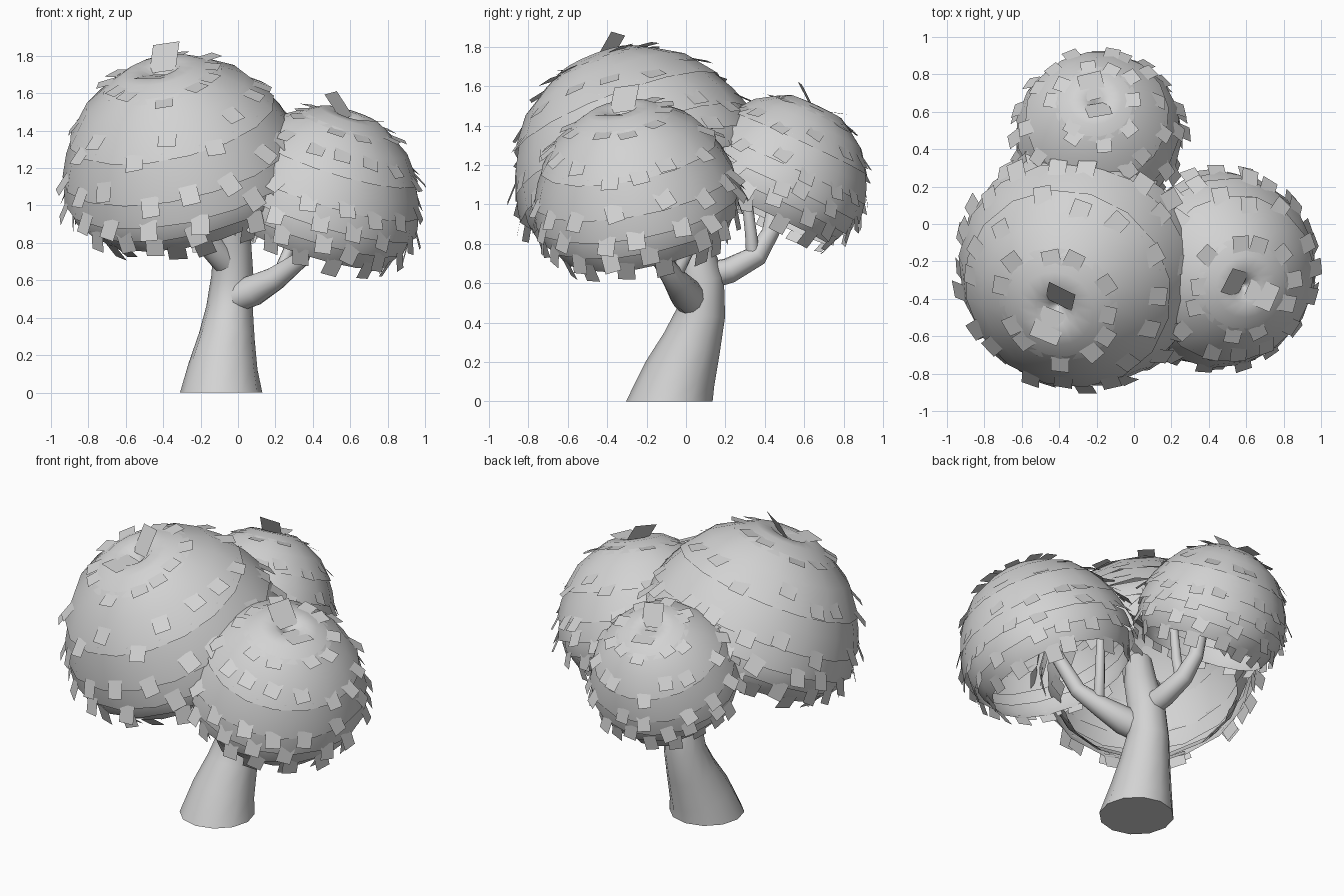
import bpy, bmesh, math, random
from mathutils import Vector, Matrix

random.seed(4)
if "Cube" in bpy.data.objects:
    bpy.data.objects.remove(bpy.data.objects["Cube"], do_unlink=True)

grey = bpy.data.materials.new("plain_grey")
grey.use_nodes = True
GREY = (0.65, 0.65, 0.65, 1)
grey.diffuse_color = GREY
grey.node_tree.nodes["Principled BSDF"].inputs["Base Color"].default_value = GREY


def finish(name, bm, smooth=True):
    mesh = bpy.data.meshes.new(name)
    bm.to_mesh(mesh)
    bm.free()
    mesh.materials.append(grey)
    obj = bpy.data.objects.new(name, mesh)
    bpy.context.collection.objects.link(obj)
    if smooth:
        bpy.ops.object.select_all(action='DESELECT')
        obj.select_set(True)
        bpy.context.view_layer.objects.active = obj
        bpy.ops.object.shade_smooth_by_angle(angle=math.radians(50))
    return obj


def tube(name, path, sides=12):
    """Tapered limb; path holds (x, y, z, radius)."""
    bm = bmesh.new()
    pts = [Vector(p[:3]) for p in path]
    rings = []
    for i, p in enumerate(pts):
        d = pts[min(i + 1, len(pts) - 1)] - pts[max(i - 1, 0)]
        if p.z == 0:
            d = Vector((0, 0, 1))
        turn = Vector((0, 0, 1)).rotation_difference(d.normalized())
        rings.append([bm.verts.new(p + turn @ Vector((math.cos(a), math.sin(a), 0)) * path[i][3])
                      for a in (math.tau * k / sides for k in range(sides))])
    for low, high in zip(rings, rings[1:]):
        for k in range(sides):
            n = (k + 1) % sides
            bm.faces.new((low[k], low[n], high[n], high[k]))
    bm.faces.new(rings[0][::-1])
    bm.faces.new(rings[-1])
    return finish(name, bm)


# Trunk and limbs
tube("trunk", [(-0.09, -0.085, 0, 0.22), (-0.08, -0.03, 0.14, 0.185), (-0.06, 0.03, 0.3, 0.15),
               (-0.045, 0.075, 0.45, 0.125), (-0.03, 0.08, 0.62, 0.113),
               (-0.03, 0.03, 0.8, 0.1), (-0.06, -0.03, 1.0, 0.08)])
tube("left_branch", [(-0.03, 0.04, 0.5, 0.08), (0.08, -0.0, 0.545, 0.085), (0.2, -0.05, 0.61, 0.065),
                     (0.33, -0.12, 0.71, 0.048), (0.43, -0.2, 0.95, 0.04)])
tube("left_twig", [(0.22, -0.06, 0.63, 0.035), (0.27, 0.01, 0.76, 0.03), (0.28, 0.03, 1.0, 0.025)])
tube("back_branch", [(-0.03, 0.08, 0.63, 0.07), (-0.05, 0.22, 0.665, 0.065), (-0.08, 0.36, 0.74, 0.055),
                     (-0.11, 0.43, 0.86, 0.045), (-0.14, 0.47, 1.1, 0.035)])
tube("back_twig", [(-0.07, 0.34, 0.74, 0.035), (-0.05, 0.33, 0.85, 0.03), (-0.05, 0.3, 1.1, 0.025)])
tube("front_branch", [(-0.04, 0.05, 0.68, 0.08), (-0.13, -0.03, 0.77, 0.07), (-0.24, -0.12, 0.95, 0.05)])

# Layers of a crown, top to bottom, as (radius, height) of a unit dome
LAYERS = [[(0.01, 0.80), (0.07, 0.86), (0.17, 0.92), (0.32, 0.91), (0.50, 0.81)],
          [(0.45, 0.84), (0.68, 0.69), (0.87, 0.44)],
          [(0.82, 0.49), (0.92, 0.31), (0.99, 0.12)],
          [(0.95, 0.18), (0.99, 0.04), (1.01, -0.10)],
          [(0.96, -0.05), (0.97, -0.16), (0.95, -0.28)],
          [(0.91, -0.22), (0.88, -0.34), (0.81, -0.46)]]
SIDES = 16


def polar(r, z, a):
    return Vector((r * math.cos(a), r * math.sin(a), z))


def crown(name, centre, radius, lean, tilt, leaf, count, depth):
    """Layered open dome leaning along the xy direction given by lean; depth scales its lower half."""
    axis = Vector((-lean[1], lean[0], 0)).normalized()
    place = (Matrix.Translation(centre) @ Matrix.Rotation(math.radians(tilt), 4, axis)
             @ Matrix.Scale(radius, 4))
    shell = bmesh.new()
    leaves = bmesh.new()

    def card(a, start, slope, size, skew=0.0):
        side = Vector((-math.sin(a), math.cos(a), 0))
        along = (slope + side * skew).normalized() * size
        across = (side - slope * skew).normalized() * size * 0.45
        corners = (start - across, start + across, start + across + along, start - across + along)
        leaves.faces.new([leaves.verts.new(c) for c in corners])

    for j, points in enumerate(LAYERS):
        # Layer of the dome
        layer = [(r, z if z > 0 else z * depth) for r, z in points]
        phase = j * 0.13
        rows = [[shell.verts.new(polar(r, z, phase + math.tau * k / SIDES)) for k in range(SIDES)]
                for r, z in layer]
        for top, low in zip(rows, rows[1:]):
            for k in range(SIDES):
                n = (k + 1) % SIDES
                shell.faces.new((low[k], low[n], top[n], top[k]))
        # Leaves scattered along its lower part, lifted a little off the surface
        (r0, z0), (r1, z1) = layer[-2:]
        number = round(count * (0.3 + 0.7 * r1))
        for k in range(number):
            a = math.tau * (k + random.uniform(-0.3, 0.3)) / number + phase
            t = random.uniform(0.0, 0.75)
            fall = (polar(r1, z1, a) - polar(r0, z0, a)).normalized()
            out = Vector((-fall.z * math.cos(a), -fall.z * math.sin(a), math.hypot(fall.x, fall.y)))
            start = polar(r0 + (r1 - r0) * t, z0 + (z1 - z0) * t, a) - out * 0.015
            lift = random.uniform(0.2, 0.45)
            card(a, start, (fall + out * lift).normalized(), leaf / radius, random.uniform(-0.25, 0.25))
    # Pair of raised leaves in the hollow at the top
    base = math.atan2(lean[1], lean[0])
    for a, rise in ((base, 0.3), (base + math.pi, 0.75)):
        card(a, polar(0.03, 0.88, a), polar(1, rise, a).normalized(), 1.6 * leaf / radius, 0.15)

    for bm, label in ((shell, "_layers"), (leaves, "_leaves")):
        bm.transform(place)
        finish(name + label, bm, bm is shell)


crown("front_crown", (-0.295, -0.245, 1.185), 0.65, (-0.5, -0.85), 24, 0.11, 17, 0.8)
crown("left_crown", (0.46, -0.25, 1.03), 0.525, (0.8, -0.5), 20, 0.10, 16, 1.0)
crown("back_crown", (-0.19, 0.49, 1.13), 0.445, (-0.1, 1.0), 25, 0.09, 15, 1.0)
